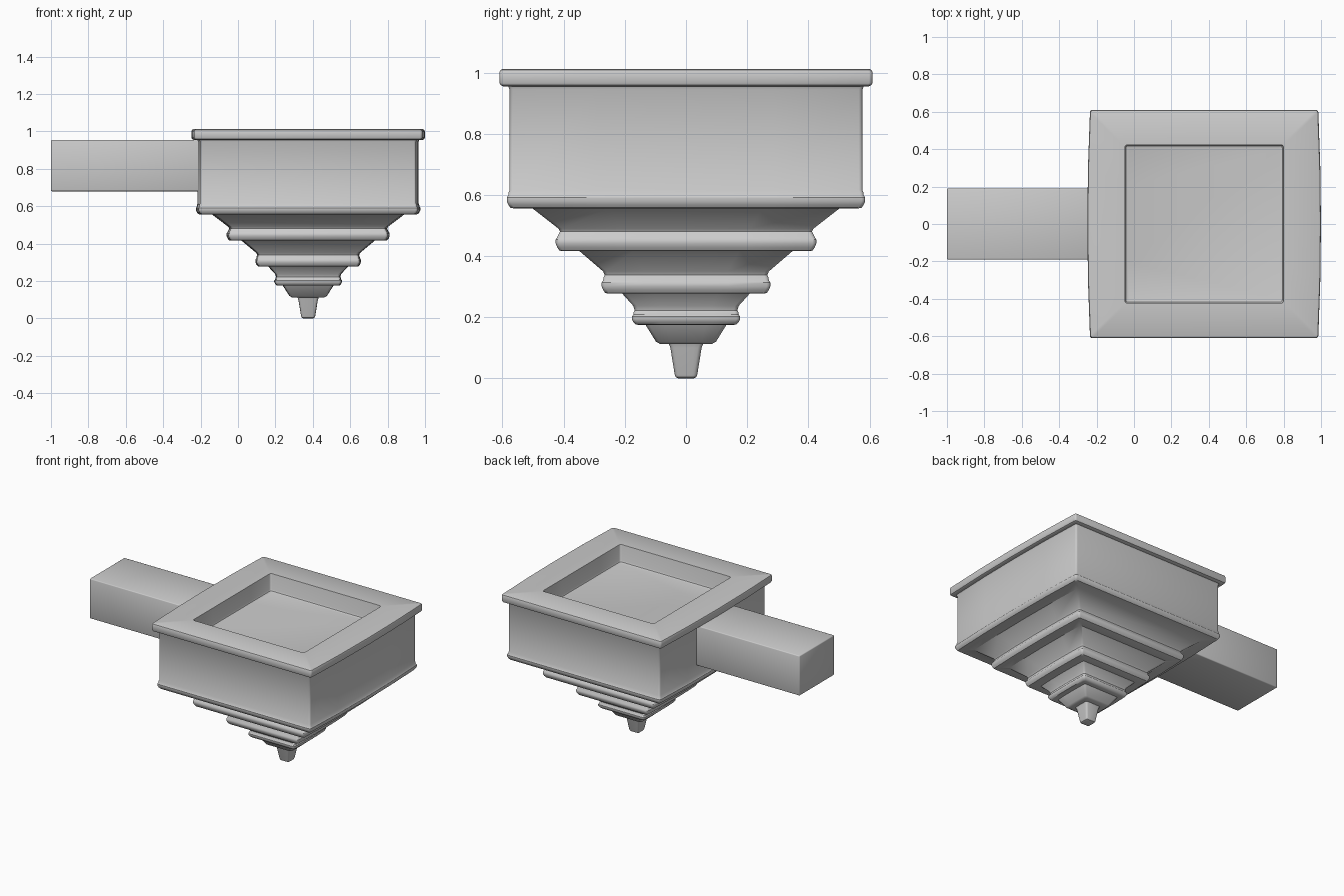
import bpy, bmesh, math

if "Cube" in bpy.data.objects:
    bpy.data.objects.remove(bpy.data.objects["Cube"])

CX = 0.375  # centre of the square body along x

def finish(name, bm, angle=35):
    bmesh.ops.recalc_face_normals(bm, faces=bm.faces)
    me = bpy.data.meshes.new(name)
    bm.to_mesh(me)
    bm.free()
    ob = bpy.data.objects.new(name, me)
    bpy.context.collection.objects.link(ob)
    bpy.ops.object.select_all(action='DESELECT')
    ob.select_set(True)
    bpy.context.view_layer.objects.active = ob
    bpy.ops.object.shade_smooth_by_angle(angle=math.radians(angle))
    return ob

def square_ring(h, bow):
    """Square outline with softened corners and slightly bowed x sides."""
    r = min(0.012, h * 0.3)
    pts = []
    for k in range(4):
        a0 = k * math.pi / 2
        cx = (h - r) * (1 if k in (0, 3) else -1)
        cy = (h - r) * (1 if k in (0, 1) else -1)
        for j in range(4):
            a = a0 + j * math.pi / 6
            pts.append((cx + r * math.cos(a), cy + r * math.sin(a)))
        if k in (1, 3):
            s = -1 if k == 1 else 1
            ts = (0.5, 0, -0.5)
            for t in ts:
                pts.append((s * h, s * -t * h))
    # x-side midpoints follow the corner before them
    out = []
    for x, y in pts:
        b = bow * h * max(0, 1 - (y / h) ** 2)
        out.append((x + math.copysign(b, x) * abs(x) / h, y))
    return out

def loft(name, rows):
    bm = bmesh.new()
    rings = [[bm.verts.new((CX + x, y, z)) for x, y in square_ring(h, bow)]
             for h, z, bow in rows]
    n = len(rings[0])
    for a, b in zip(rings, rings[1:]):
        for i in range(n):
            j = (i + 1) % n
            bm.faces.new((a[i], a[j], b[j], b[i]))
    bm.faces.new(rings[0])
    bm.faces.new(rings[-1])
    return finish(name, bm)

# Outer profile from the tip of the drop up to the rim: (half width, z)
outer = [(0.025, 0), (0.033, 0.004), (0.037, 0.013), (0.051, 0.1), (0.056, 0.113),
         (0.085, 0.113), (0.098, 0.12), (0.132, 0.175)]

def moulding(h, z0, z1, neck, slope_start):
    """Rounded band: flat underside, bulge, then a hollow neck."""
    d = z1 - z0
    return [(slope_start, z0), (h - 0.022, z0), (h - 0.012, z0 + 0.04 * d),
            (h - 0.005, z0 + 0.2 * d), (h, z0 + 0.4 * d), (h, z0 + 0.6 * d),
            (h - 0.005, z0 + 0.72 * d), (neck + 0.003, z0 + 0.9 * d), (neck, z1)]

outer += moulding(0.177, 0.175, 0.222, 0.168, 0.135)
outer += [(0.172, 0.237)]
outer += moulding(0.276, 0.277, 0.338, 0.266, 0.208)
outer += [(0.271, 0.35)]
outer += moulding(0.426, 0.416, 0.48, 0.412, 0.348)
outer += [(0.417, 0.49)]
outer += moulding(0.586, 0.556, 0.615, 0.577, 0.502)
outer += [(0.577, 0.945), (0.581, 0.955), (0.598, 0.955), (0.606, 0.959), (0.61, 0.967),
          (0.61, 1.0), (0.607, 1.008), (0.599, 1.012)]
# Recessed tray in the top
tray = [(0.4235, 1.012), (0.4225, 1.009), (0.4225, 0.905), (0.418, 0.895), (0.408, 0.891)]
loft("stepped_body", [(h, z, 0.024) for h, z in outer] + [(h, z, 0) for h, z in tray])

# Support arm entering the -x side
bm = bmesh.new()
bmesh.ops.create_cube(bm, size=1)
for v in bm.verts:
    v.co = (-1 if v.co.x < 0 else -0.19, v.co.y * 0.38, 0.68 if v.co.z < 0 else 0.955)
bmesh.ops.bevel(bm, geom=list(bm.edges), offset=0.006, segments=2,
                profile=0.5, affect='EDGES')
finish("support_arm", bm, 50)
